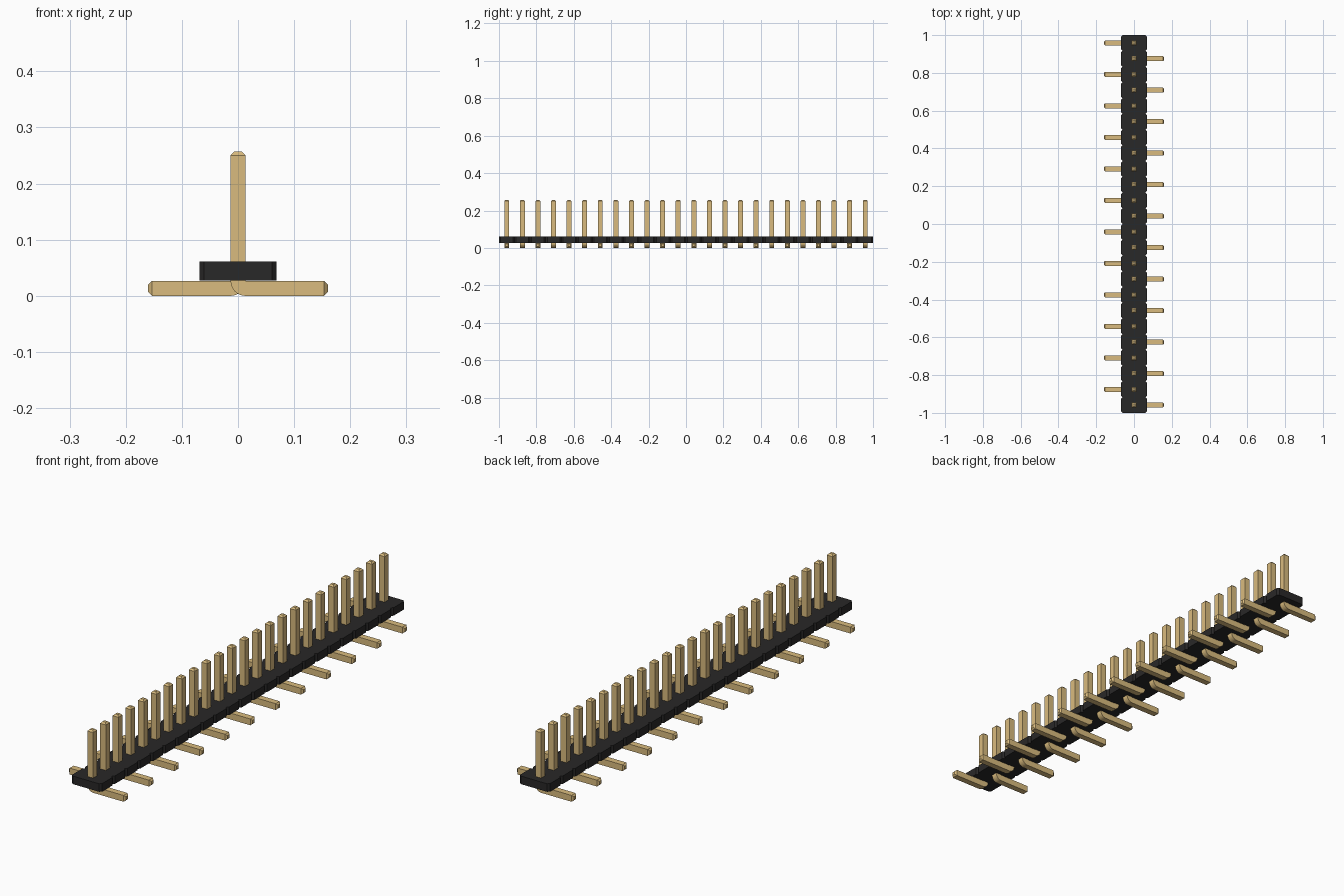
import bpy
import bmesh
from math import sin, cos, pi

if "Cube" in bpy.data.objects:
    bpy.data.objects.remove(bpy.data.objects["Cube"])

COUNT = 24
PITCH = 2 / COUNT
HALF = 0.0132            # half the pin thickness
TIP = HALF / 2           # half-size of the chamfered pin tips
TOP, REACH = 0.257, 0.16
BODY_X, BODY_Z0, BODY_Z1 = 0.069, 0.0275, 0.061
CHAMFER = PITCH / 10


def material(name, color):
    mat = bpy.data.materials.new(name)
    mat.use_nodes = True
    mat.diffuse_color = (*color, 1)
    bsdf = mat.node_tree.nodes["Principled BSDF"]
    bsdf.inputs["Base Color"].default_value = (*color, 1)
    return mat


def finish(bm, name, mat):
    bmesh.ops.recalc_face_normals(bm, faces=bm.faces)
    mesh = bpy.data.meshes.new(name)
    bm.to_mesh(mesh)
    bm.free()
    mesh.materials.append(mat)
    return mesh


def place(name, mesh, y=0.0):
    obj = bpy.data.objects.new(name, mesh)
    obj.location.y = y
    bpy.context.scene.collection.objects.link(obj)
    return obj


black = material("black plastic", (0.022, 0.021, 0.021))
gold = material("gold metal", (0.70, 0.50, 0.21))

# Housing: a strip of chamfered segments, one per pin
edge = []
for i in range(COUNT):
    y0, y1 = -1 + i * PITCH, -1 + (i + 1) * PITCH
    edge += [(BODY_X - CHAMFER, y0), (BODY_X, y0 + CHAMFER), (BODY_X, y1 - CHAMFER)]
edge.append((BODY_X - CHAMFER, 1))
outline = edge + [(-x, y) for x, y in reversed(edge)]
bm = bmesh.new()
base = bm.faces.new([bm.verts.new((x, y, BODY_Z0)) for x, y in outline])
top = bmesh.ops.extrude_face_region(bm, geom=[base], use_keep_orig=True)["geom"]
bmesh.ops.translate(bm, vec=(0, 0, BODY_Z1 - BODY_Z0),
                    verts=[v for v in top if isinstance(v, bmesh.types.BMVert)])
place("housing", finish(bm, "housing", black))


# Pin: square wire, upright post bent outwards into a flat foot
def pin_mesh(side):
    thick = 2 * HALF
    # each section: outer (x, z), inner (x, z), half width in y
    sections = [((-TIP, TOP), (TIP, TOP), TIP),
                ((-HALF, TOP - TIP), (HALF, TOP - TIP), HALF)]
    for k in range(9):
        a = k / 8 * pi / 2
        sections.append(((HALF - thick * cos(a), thick - thick * sin(a)),
                         (HALF, thick), HALF))
    sections += [((REACH - TIP, 0), (REACH - TIP, thick), HALF),
                 ((REACH, HALF - TIP), (REACH, HALF + TIP), TIP)]
    bm = bmesh.new()
    rings = []
    for (ox, oz), (ix, iz), w in sections:
        rings.append([bm.verts.new((side * x, y, z)) for x, y, z in
                      ((ox, -w, oz), (ox, w, oz), (ix, w, iz), (ix, -w, iz))])
    for a, b in zip(rings, rings[1:]):
        for j in range(4):
            n = (j + 1) % 4
            bm.faces.new((a[j], a[n], b[n], b[j]))
    bm.faces.new(rings[0])
    bm.faces.new(rings[-1])
    bmesh.ops.remove_doubles(bm, verts=bm.verts, dist=0.0001)
    return finish(bm, "pin", gold)


# Feet alternate between the two sides along the row
meshes = [pin_mesh(1), pin_mesh(-1)]
for i in range(COUNT):
    place(f"pin_{i + 1}", meshes[i % 2], -1 + (i + 0.5) * PITCH)
